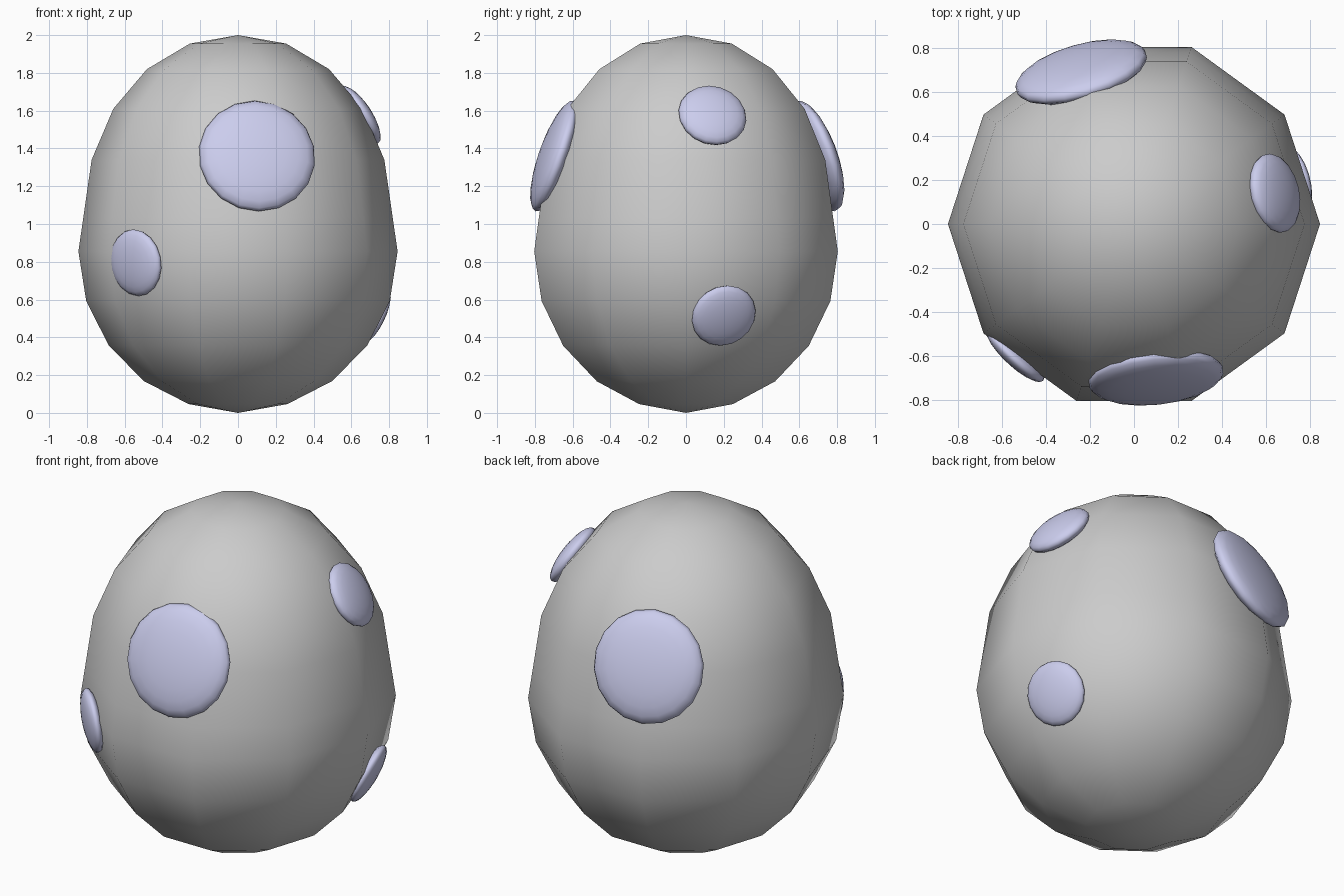
import bpy, bmesh, math
from mathutils import Vector

if "Cube" in bpy.data.objects:
    bpy.data.objects.remove(bpy.data.objects["Cube"])

SIDES = 10
SEAM = (0.818, 1.04)


def finish(name, bm, mat=None):
    bmesh.ops.recalc_face_normals(bm, faces=bm.faces)
    for f in bm.faces:
        f.smooth = True
    me = bpy.data.meshes.new(name)
    bm.to_mesh(me)
    bm.free()
    ob = bpy.data.objects.new(name, me)
    bpy.context.collection.objects.link(ob)
    if mat:
        me.materials.append(mat)
    return ob


def lathe(name, pole, profile):
    """Ten-sided shell: a pole point followed by (radius, z) rings."""
    bm = bmesh.new()
    tip = bm.verts.new((0, 0, pole))
    prev = None
    for r, z in profile:
        ring = [bm.verts.new((r * math.cos(a), r * math.sin(a), z))
                for a in (2 * math.pi * i / SIDES for i in range(SIDES))]
        for i in range(SIDES):
            j = (i + 1) % SIDES
            if prev:
                bm.faces.new((prev[i], prev[j], ring[j], ring[i]))
            else:
                bm.faces.new((tip, ring[i], ring[j]))
        prev = ring
    ob = finish(name, bm)
    # recalc may flip an open shell, so make sure it faces outward
    if ob.data.polygons[0].normal.z * (pole - 1) < 0:
        ob.data.flip_normals()
    return ob


# Egg shell in two halves, meeting at the seam
R, Z = 0.845, 0.855
lower = [(R * math.sin(math.radians(18 * k)), Z - 0.85 * math.cos(math.radians(18 * k)))
         for k in range(1, 6)]
lathe("lower_shell", 0.0, lower + [SEAM])
lathe("upper_shell", 2.0, [(0.255, 1.955), (0.482, 1.82), (0.66, 1.61), (0.775, 1.34), SEAM])

# Spots: flattened balls set into the shell
lilac = bpy.data.materials.new("lilac")
lilac.diffuse_color = (0.6, 0.61, 0.85, 1)
lilac.use_nodes = True
lilac.node_tree.nodes["Principled BSDF"].inputs["Base Color"].default_value = lilac.diffuse_color


def spot(name, centre, normal, radius, thick):
    bm = bmesh.new()
    bmesh.ops.create_uvsphere(bm, u_segments=18, v_segments=12, radius=1)
    bmesh.ops.scale(bm, vec=(radius, radius, thick), verts=bm.verts)
    rot = Vector(normal).to_track_quat('Z', 'Y').to_matrix()
    bmesh.ops.rotate(bm, cent=(0, 0, 0), matrix=rot, verts=bm.verts)
    bmesh.ops.translate(bm, vec=centre, verts=bm.verts)
    finish(name, bm, lilac)


spot("front_large_spot", (0.10, -0.695, 1.36), (0.10, -0.94, 0.33), 0.31, 0.08)
spot("back_large_spot", (-0.24, 0.69, 1.36), (-0.26, 0.91, 0.33), 0.31, 0.08)
spot("right_upper_spot", (0.64, 0.14, 1.575), (0.82, 0.19, 0.54), 0.183, 0.06)
spot("front_left_spot", (-0.54, -0.59, 0.795), (-0.68, -0.72, -0.12), 0.178, 0.05)
spot("right_lower_spot", (0.712, 0.2, 0.515), (0.86, 0.26, -0.42), 0.175, 0.05)
